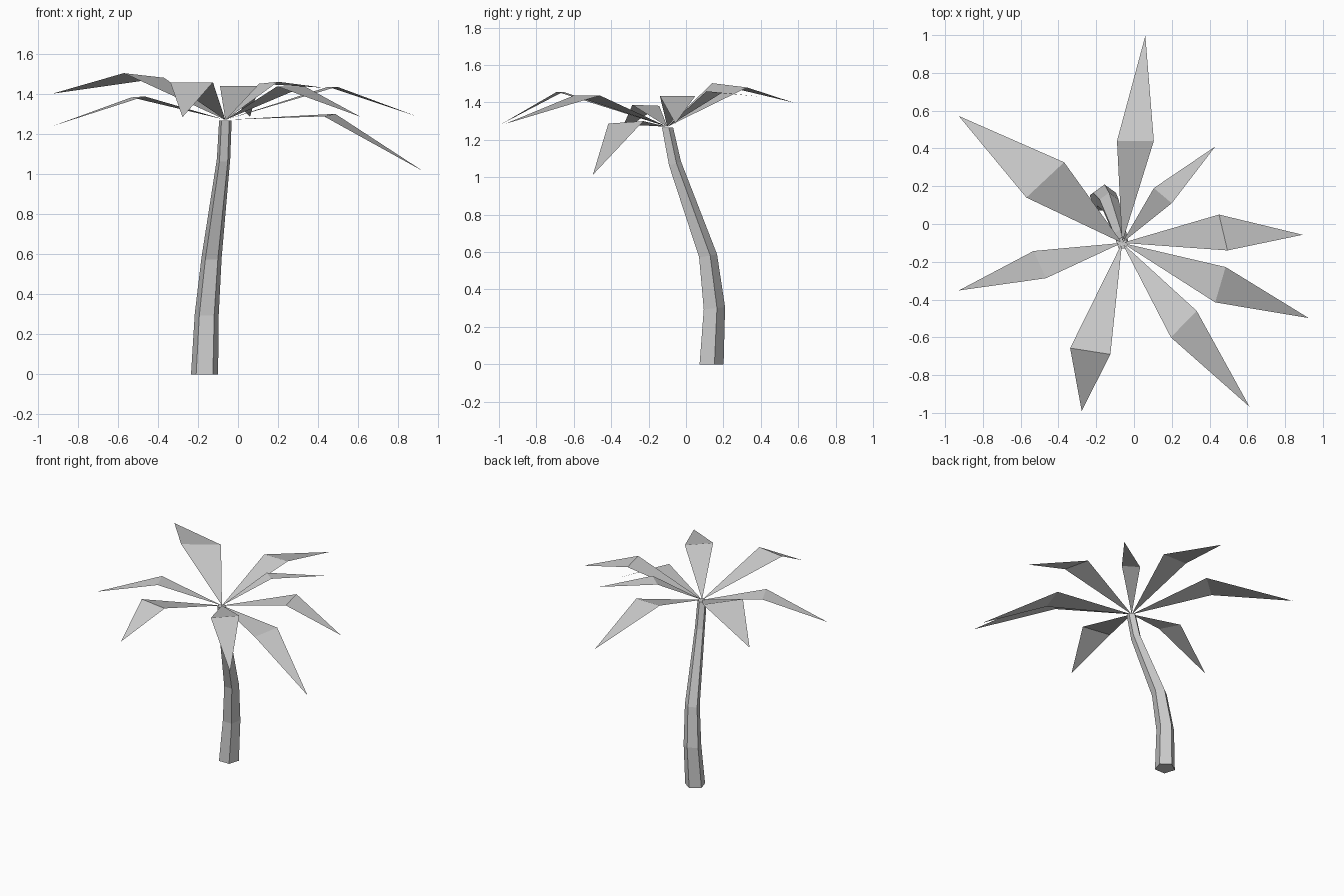
import bpy, bmesh, math

if "Cube" in bpy.data.objects:
    bpy.data.objects.remove(bpy.data.objects["Cube"])

def make_object(name, bm):
    mesh = bpy.data.meshes.new(name)
    bm.to_mesh(mesh)
    bm.free()
    obj = bpy.data.objects.new(name, mesh)
    bpy.context.collection.objects.link(obj)
    return obj

# Trunk: tapering five-sided tube along a bent path (x, y, z, radius, ring tilt)
path = [(-.167, .130, .000, .071, 0),
        (-.156, .146, .299, .063, .10),
        (-.132, .113, .579, .053, .17),
        (-.072, -.062, 1.072, .035, .37),
        (-.063, -.102, 1.267, .033, 0)]
SIDES = 5
bm = bmesh.new()
rings = []
for x, y, z, r, tilt in path:
    ring = []
    for i in range(SIDES):
        a = math.radians(90 + i * 360 / SIDES)
        dy = r * math.sin(a)
        ring.append(bm.verts.new((x + r * math.cos(a), y + dy, z + tilt * dy)))
    rings.append(ring)
for low, high in zip(rings, rings[1:]):
    for i in range(SIDES):
        j = (i + 1) % SIDES
        bm.faces.new((low[i], low[j], high[j], high[i]))
bm.faces.new(rings[0][::-1])
bm.faces.new(rings[-1])
make_object("trunk", bm)

# Palm leaves: kites folded across their widest line, all meeting at the crown
CROWN = (-.063, -.1, 1.27)

def leaf(name, side_a, side_b, tip):
    bm = bmesh.new()
    root, a, b, t = [bm.verts.new(p) for p in (CROWN, side_a, side_b, tip)]
    bm.faces.new((root, a, b))
    bm.faces.new((a, t, b))
    make_object(name, bm)

# Right side point, left side point, tip (seen from the crown outwards)
leaves = {
    "back": ((.105, .44, 1.44), (-.09, .44, 1.44), (.06, .997, 1.285)),
    "back_right": ((.2, .11, 1.46), (.105, .19, 1.45), (.43, .41, 1.43)),
    "right": ((.495, -.14, 1.435), (.45, .05, 1.435), (.893, -.057, 1.287)),
    "right_drooping": ((.43, -.415, 1.287), (.485, -.228, 1.3), (.925, -.498, 1.013)),
    "front_right": ((.195, -.6, 1.437), (.332, -.46, 1.437), (.612, -.968, 1.285)),
    "front": ((-.338, -.657, 1.457), (-.125, -.69, 1.457), (-.277, -.99, 1.283)),
    "left": ((-.532, -.143, 1.382), (-.466, -.287, 1.387), (-.928, -.352, 1.238)),
    "back_left": ((-.37, .327, 1.48), (-.57, .14, 1.503), (-.928, .572, 1.4)),
}
for side, points in leaves.items():
    if side == "left":
        points = (points[1], points[0], points[2])
        points = (points[1], points[0], points[2])
    leaf("leaf_" + side, *points)
